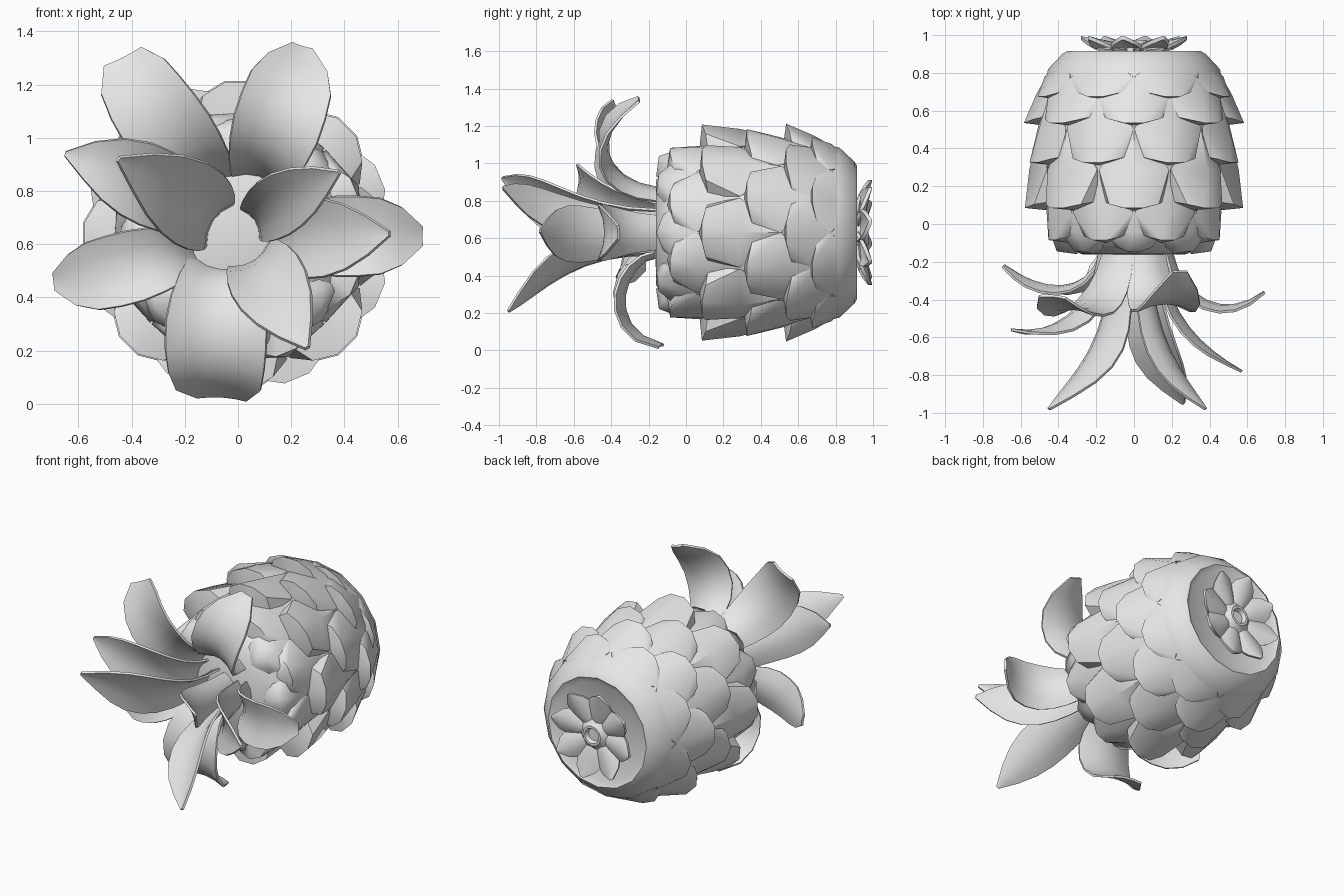
import bpy, bmesh, math
from mathutils import Vector

cube = bpy.data.objects.get("Cube")
if cube:
    bpy.data.objects.remove(cube, do_unlink=True)

CENTRE = 0.63  # height of the fruit's axis, which runs along y
Y = Vector((0, 1, 0))

grey = bpy.data.materials.new("plain_grey")
grey.use_nodes = True
grey.diffuse_color = (0.8, 0.8, 0.8, 1)
grey.node_tree.nodes["Principled BSDF"].inputs["Base Color"].default_value = (0.8, 0.8, 0.8, 1)


def polar(degrees, y, r):
    a = math.radians(degrees)
    return Vector((r * math.cos(a), y, CENTRE + r * math.sin(a)))


def finish(bm, name, angle, thickness=0):
    bmesh.ops.recalc_face_normals(bm, faces=bm.faces)
    mesh = bpy.data.meshes.new(name)
    bm.to_mesh(mesh)
    bm.free()
    mesh.materials.append(grey)
    ob = bpy.data.objects.new(name, mesh)
    bpy.context.collection.objects.link(ob)
    bpy.ops.object.select_all(action="DESELECT")
    ob.select_set(True)
    bpy.context.view_layer.objects.active = ob
    if thickness:
        solid = ob.modifiers.new("thickness", "SOLIDIFY")
        solid.thickness = thickness
        solid.offset = 0
        bpy.ops.object.modifier_apply(modifier=solid.name)
    bpy.ops.object.shade_smooth_by_angle(angle=math.radians(angle))
    return ob


def revolve(name, profile, steps, angle):
    """Turn (y, radius) points about the fruit's axis."""
    bm = bmesh.new()
    verts = [bm.verts.new(polar(0, y, r)) for y, r in profile]
    edges = [bm.edges.new(pair) for pair in zip(verts, verts[1:])]
    bmesh.ops.spin(bm, geom=verts + edges, cent=(0, 0, CENTRE), axis=Y,
                   angle=math.tau, steps=steps)
    bmesh.ops.remove_doubles(bm, verts=bm.verts, dist=0.0005)
    return finish(bm, name, angle)


# Fruit core
PROFILE = [(-0.165, 0), (-0.16, 0.28), (-0.08, 0.41), (0.09, 0.46), (0.35, 0.495),
           (0.6, 0.5), (0.82, 0.455), (0.9, 0.38), (0.915, 0.355)]
revolve("fruit_core", PROFILE + [(0.895, 0.32), (0.895, 0)], 16, 50)


def core_radius(y):
    for (y0, r0), (y1, r1) in zip(PROFILE, PROFILE[1:]):
        if y <= y1:
            return r0 + (r1 - r0) * max(0, (y - y0) / (y1 - y0))
    return PROFILE[-1][1]


# Overlapping scales: rim position, rim radius, length, angular offset
ROWS = [(0.69, 0.535, 0.2, 22.5), (0.55, 0.585, 0.31, 0), (0.34, 0.58, 0.38, 22.5),
        (0.1, 0.58, 0.42, 0), (-0.07, 0.475, 0.3, 22.5), (-0.13, 0.41, 0.2, 0)]
bm = bmesh.new()
for y, rim, length, offset in ROWS:
    for i in range(8):
        a = offset + i * 45
        mid, top = y + length * 0.45, y + length
        low = core_radius(y)
        points = [polar(a, top, core_radius(top)),
                  polar(a, mid, (rim + core_radius(top)) / 2 + 0.015),
                  polar(a, y - 0.03, low - 0.03), polar(a, top, core_radius(top) - 0.06)]
        for side in (-1, 1):
            points += [polar(a + side * 22, mid, core_radius(mid) + 0.01),
                       polar(a + side * 5, y - 0.015, rim),
                       polar(a + side * 14, y + 0.005, rim - 0.035),
                       polar(a + side * 20, y + 0.02, low - 0.01)]
        verts = [bm.verts.new(p) for p in points]
        hull = bmesh.ops.convex_hull(bm, input=verts)
        inside = [g for g in hull["geom_interior"] if isinstance(g, bmesh.types.BMVert)]
        bmesh.ops.delete(bm, geom=inside, context="VERTS")
finish(bm, "fruit_scales", 50)


def leaf(name, controls, width, widths, outward, cup, thickness):
    """Sweep a cupped strip along a cubic curve, narrowing to its tip."""
    p = [Vector(c) for c in controls]
    bm = bmesh.new()
    rows = []
    for i, share in enumerate(widths):
        t = i / (len(widths) - 1)
        s = 1 - t
        pos = p[0] * s**3 + p[1] * 3 * s * s * t + p[2] * 3 * s * t * t + p[3] * t**3
        tangent = ((p[1] - p[0]) * s * s + (p[2] - p[1]) * 2 * s * t
                   + (p[3] - p[2]) * t * t).normalized()
        across = Y.cross(outward)
        across = (across - tangent * across.dot(tangent)).normalized()
        inner = across.cross(tangent)
        half = width * share / 2
        depth = half * cup * (1 - 0.7 * t * t)  # flatter towards the tip
        rows.append([bm.verts.new(pos + across * half * u + inner * depth * u * u)
                     for u in (-1, -0.5, 0, 0.5, 1)])
    for a, b in zip(rows, rows[1:]):
        for k in range(4):
            bm.faces.new((a[k], a[k + 1], b[k + 1], b[k]))
    return finish(bm, name, 45, thickness)


# Crown leaves: four curve points, width, outline towards the tip
POINTED = (0.6, 0.68, 0.8, 0.92, 1, 0.98, 0.82, 0.5, 0.06)
ROUNDED = (0.6, 0.68, 0.8, 0.92, 1, 1, 0.95, 0.72, 0.25)
BLUNT = (0.6, 0.68, 0.8, 0.92, 1, 1, 0.95, 0.85, 0.5)
LEAVES = {
    "upper_left_leaf": ([(.08, -.15, .86), (.09, -.44, .89), (.19, -.53, 1.16), (.24, -.25, 1.34)], .33, ROUNDED),
    "upper_right_leaf": ([(-.1, -.15, .84), (-.14, -.42, .87), (-.34, -.53, 1.1), (-.43, -.38, 1.3)], .32, BLUNT),
    "side_right_leaf": ([(-.17, -.15, .72), (-.2, -.45, .75), (-.4, -.6, .88), (-.65, -.56, .94)], .3, POINTED),
    "inner_right_leaf": ([(-.1, -.15, .69), (-.1, -.6, .68), (-.2, -.75, .8), (-.45, -.98, .92)], .32, POINTED),
    "low_right_leaf": ([(-.17, -.15, .57), (-.25, -.4, .57), (-.5, -.36, .47), (-.69, -.22, .46)], .27, ROUNDED),
    "bottom_leaf": ([(-.06, -.15, .5), (-.08, -.32, .5), (-.1, -.46, .12), (-.06, -.13, .03)], .38, BLUNT),
    "inner_low_leaf": ([(.06, -.15, .53), (.06, -.55, .56), (.15, -.75, .4), (.26, -.95, .21)], .29, POINTED),
    "side_left_leaf": ([(.14, -.15, .62), (.18, -.5, .62), (.35, -.65, .62), (.57, -.78, .64)], .3, POINTED),
    "outer_left_leaf": ([(.2, -.15, .63), (.25, -.4, .63), (.48, -.52, .63), (.69, -.36, .63)], .3, ROUNDED),
    "inner_left_leaf": ([(.07, -.15, .69), (.07, -.6, .68), (.2, -.8, .8), (.38, -.98, .87)], .23, POINTED),
}
for name, (controls, width, widths) in LEAVES.items():
    tip = Vector(controls[3])
    outward = Vector((tip.x, 0, tip.z - CENTRE)).normalized()
    leaf(name, controls, width, widths, outward, 0.35, 0.014)

# Dried flower on the rear end
for i in range(8):
    a = i * 45 + 12
    outward = polar(a, 0, 1) - Vector((0, 0, CENTRE))
    curve = [polar(a, 0.93, 0.05), polar(a, 0.96, 0.12), polar(a, 0.96, 0.2),
             polar(a, 0.985, 0.285)]
    leaf("flower_petal", curve, 0.17, (0.45, 0.75, 0.98, 1, 0.75, 0.1), outward, 0.5, 0.02)
revolve("flower_centre", [(0.89, 0.1), (0.945, 0.1), (0.955, 0.08), (0.975, 0.065),
                          (0.975, 0.05), (0.95, 0.04), (0.95, 0)], 12, 45)
